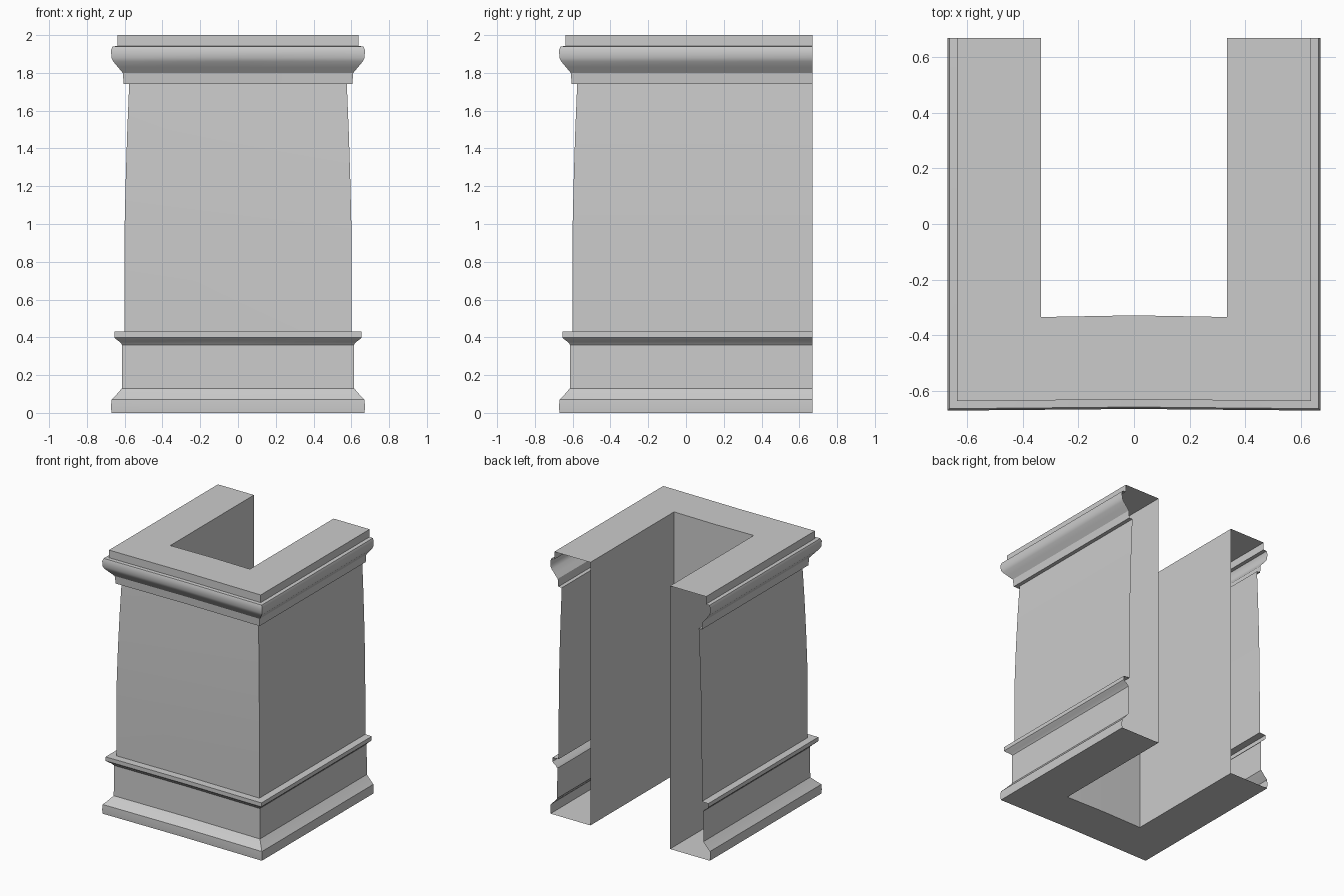
import bpy, bmesh

if "Cube" in bpy.data.objects:
    bpy.data.objects.remove(bpy.data.objects["Cube"])

INNER = 0.335   # inner wall distance from the axis
BACK = 0.67     # open back edge


def sweep(name, profile, closed=False, bow=0.006, angle=0.6):
    """Sweep an (offset, z) profile round the three sides with mitred corners."""
    bm = bmesh.new()
    rings = []
    for d, z in profile:
        path = [(-d, BACK), (-d, -d), (0, -d + bow), (d, -d), (d, BACK)]
        rings.append([bm.verts.new((x, y, z)) for x, y in path])
    pairs = list(zip(rings, rings[1:]))
    if closed:
        pairs.append((rings[-1], rings[0]))
    for a, b in pairs:
        for i in range(len(a) - 1):
            bm.faces.new((a[i], a[i + 1], b[i + 1], b[i]))
    bmesh.ops.recalc_face_normals(bm, faces=bm.faces)
    mesh = bpy.data.meshes.new(name)
    bm.to_mesh(mesh)
    bm.free()
    ob = bpy.data.objects.new(name, mesh)
    bpy.context.collection.objects.link(ob)
    bpy.context.view_layer.objects.active = ob
    ob.select_set(True)
    bpy.ops.object.shade_smooth_by_angle(angle=angle)
    ob.select_set(False)
    return ob


# plinth with flared foot and ledge moulding
plinth = [(INNER, 0), (0.67, 0), (0.672, 0.03), (0.67, 0.07), (0.645, 0.095),
          (0.615, 0.13), (0.613, 0.36), (0.625, 0.375), (0.645, 0.39),
          (0.655, 0.40), (0.655, 0.43), (0.602, 0.432)]
# gently tapering shaft
shaft = [(0.602, 0.7), (0.60, 1.0), (0.594, 1.25), (0.586, 1.5), (0.576, 1.742)]
# cornice and raised top
cornice = [(0.605, 1.742), (0.61, 1.80), (0.635, 1.83), (0.66, 1.86),
           (0.67, 1.88), (0.672, 1.92), (0.665, 1.94), (0.638, 1.942),
           (0.638, 2.0), (INNER, 2.0)]

# one continuous hollow shell, open at the two back ends
sweep("pedestal_shell", plinth + shaft + cornice, closed=True)
